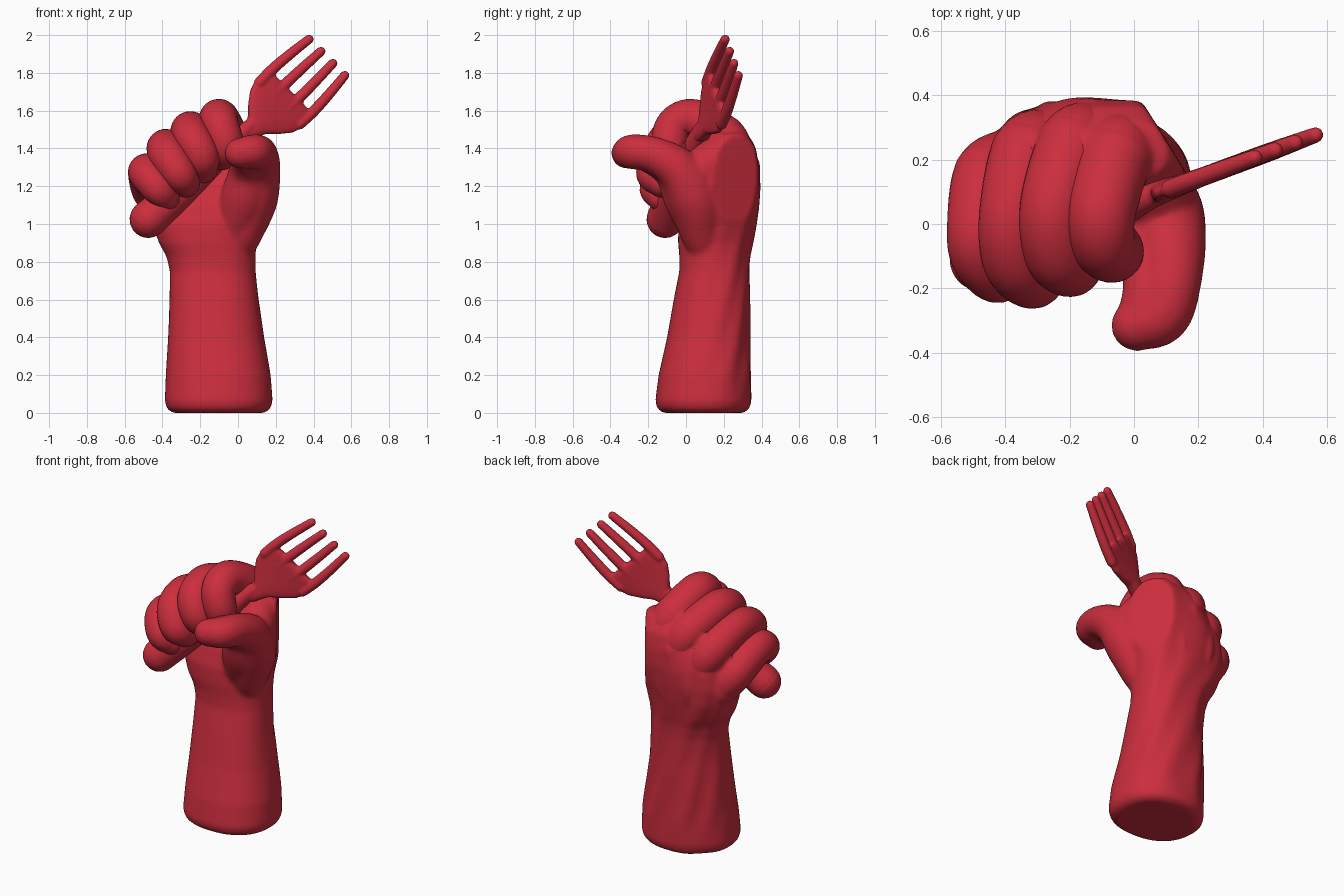
import bpy, bmesh, math
from mathutils import Vector as V

if "Cube" in bpy.data.objects:
    bpy.data.objects.remove(bpy.data.objects["Cube"])

red = bpy.data.materials.new("red")
red.diffuse_color = (0.60, 0.027, 0.047, 1)
red.use_nodes = True
red.node_tree.nodes["Principled BSDF"].inputs["Base Color"].default_value = red.diffuse_color


def loft(bm, rings):
    """Skin a list of point rings and close both ends."""
    vs = [[bm.verts.new(p) for p in r] for r in rings]
    n = len(vs[0])
    for a, b in zip(vs, vs[1:]):
        for i in range(n):
            j = (i + 1) % n
            bm.faces.new((a[i], a[j], b[j], b[i]))
    bm.faces.new(vs[0][::-1])
    bm.faces.new(vs[-1])


def spline(pts, steps=8):
    """Catmull-Rom samples of (x, y, z, radius) points."""
    p = [V(q) for q in pts]
    p = [p[0] * 2 - p[1]] + p + [p[-1] * 2 - p[-2]]
    out = []
    for i in range(1, len(p) - 2):
        a, b, c, d = p[i - 1:i + 3]
        for s in range(steps):
            t = s / steps
            out.append(0.5 * (2 * b + (c - a) * t + (2 * a - 5 * b + 4 * c - d) * t * t
                              + (3 * b - a - 3 * c + d) * t ** 3))
    return out + [p[-2]]


def tube(bm, pts, n=24):
    """Round-ended tube through (x, y, z, radius) points."""
    s = spline(pts)
    c = [(q.xyz, q.w) for q in s]
    tan = [(c[min(i + 1, len(c) - 1)][0] - c[max(i - 1, 0)][0]).normalized() for i in range(len(c))]
    angs = [math.radians(a) for a in (80, 60, 40, 20)]
    seq = [(c[0][0] - tan[0] * c[0][1] * math.sin(a), c[0][1] * math.cos(a), tan[0]) for a in angs]
    seq += [(q, r, t) for (q, r), t in zip(c, tan)]
    seq += [(c[-1][0] + tan[-1] * c[-1][1] * math.sin(a), c[-1][1] * math.cos(a), tan[-1])
            for a in reversed(angs)]
    u = tan[0].orthogonal().normalized()
    rings = []
    for q, r, t in seq:
        u = (u - t * u.dot(t)).normalized()
        w = t.cross(u)
        rings.append([q + r * (u * math.cos(k * math.tau / n) + w * math.sin(k * math.tau / n))
                      for k in range(n)])
    loft(bm, rings)


def finish(name, bm, voxel=0, smooth=0):
    bmesh.ops.recalc_face_normals(bm, faces=bm.faces)
    me = bpy.data.meshes.new(name)
    bm.to_mesh(me)
    bm.free()
    me.materials.append(red)
    me.polygons.foreach_set("use_smooth", [True] * len(me.polygons))
    ob = bpy.data.objects.new(name, me)
    bpy.context.collection.objects.link(ob)
    if voxel:
        m = ob.modifiers.new("fuse", 'REMESH')
        m.mode = 'VOXEL'
        m.voxel_size = voxel
        m.use_smooth_shade = True
        m = ob.modifiers.new("soften", 'SMOOTH')
        m.factor = 0.5
        m.iterations = smooth


# finger paths, knuckle to tip
fingers = {
    "index_finger": [(-.03, .24, 1.37, .12), (-.06, .2, 1.46, .115), (-.10, .04, 1.555, .106),
                     (-.095, -.06, 1.52, .10), (-.065, -.085, 1.42, .096), (-.085, -.04, 1.37, .085)],
    "middle_finger": [(-.14, .27, 1.3, .115), (-.19, .235, 1.4, .115), (-.25, .05, 1.49, .106),
                      (-.24, -.09, 1.45, .102), (-.195, -.13, 1.36, .096), (-.19, -.08, 1.30, .085)],
    "ring_finger": [(-.27, .25, 1.2, .115), (-.335, .215, 1.31, .112), (-.38, .03, 1.4, .102),
                    (-.37, -.11, 1.36, .102), (-.315, -.17, 1.27, .094), (-.28, -.13, 1.22, .08)],
    "little_finger": [(-.38, .2, 1.07, .10), (-.455, .15, 1.18, .106), (-.482, -.01, 1.27, .10),
                      (-.475, -.10, 1.255, .095), (-.425, -.16, 1.19, .086), (-.38, -.13, 1.14, .075)]}

# forearm and palm: z, x min, x max, y min, y max
sections = [
    (0.00, -.345, .14, -.12, .305), (0.02, -.375, .17, -.15, .335), (0.06, -.388, .184, -.163, .347),
    (0.20, -.382, .174, -.145, .346), (0.40, -.372, .137, -.10, .341), (0.60, -.362, .11, -.065, .337),
    (0.75, -.36, .094, -.035, .337), (0.83, -.38, .092, -.035, .343), (0.90, -.42, .097, -.042, .356),
    (1.00, -.455, .12, -.04, .372), (1.10, -.46, .165, -.015, .385), (1.20, -.43, .20, .02, .393),
    (1.30, -.35, .20, .07, .388), (1.40, -.25, .175, .10, .37), (1.48, -.14, .10, .13, .32)]
bm = bmesh.new()
rings, N = [], 72
for i, (a, b) in enumerate(zip(sections, sections[1:] + sections[-1:])):
    steps = 6 if i > 2 and a is not b else 1
    for s in range(steps):
        z, x0, x1, y0, y1 = [p + (q - p) * s / steps for p, q in zip(a, b)]
        ring = []
        for k in range(N):
            t = math.tau * k / N
            ct, st = math.cos(t), math.sin(t)
            # slanting sinew ripples on the back half
            f = 1 + 0.02 * max(0, min(1, st + 0.3)) * math.sin(9 * (t - 1.3 * z)) * (0.1 < z)
            # fuller front, flatter back left corner of the forearm
            f -= 0.08 * max(0, min(1, (.95 - z) / .3)) * math.exp(-((t - 2.4) / .4) ** 2)
            ex = lambda v: math.copysign(abs(v) ** 0.87, v)
            p = V(((x0 + x1) / 2 + f * (x1 - x0) / 2 * ex(ct),
                   (y0 + y1) / 2 + f * (y1 - y0) / 2 * ex(st), z))
            # bevelled corner between knuckles and thumb
            if z > .7:
                nrm = V((.85, .526, 0))
                p -= nrm * max(0, p.dot(nrm) - .222)
            ring.append(p)
        rings.append(ring)
loft(bm, rings)
# thumb, its fleshy base, and the web to the first knuckle
tube(bm, [(-.01, .11, .85, .085), (.02, .08, .95, .11), (.07, .045, 1.13, .14), (.108, -.04, 1.285, .118),
          (.115, -.17, 1.365, .097), (.085, -.28, 1.382, .093), (.01, -.315, 1.375, .082)])
tube(bm, [(-.03, .09, .93, .10), (.03, .01, 1.13, .125), (.055, -.07, 1.28, .103), (.05, -.2, 1.36, .086),
          (.03, -.28, 1.375, .08)])
tube(bm, [(.085, .02, 1.22, .12), (.055, .11, 1.31, .115), (.005, .22, 1.40, .105)])
# tendons over the back of the hand, running into the knuckles
for x, y, z in [(-.03, .31, 1.36), (-.14, .345, 1.31), (-.26, .325, 1.2), (-.37, .26, 1.08)]:
    tube(bm, [(-.12 + x * .4, .27, .80, .03), (x * .8 - .05, .34 if x > -.3 else .305, 1.06, .04),
              (x, y, z, .05)])
for pts in fingers.values():
    tube(bm, [(*p[:3], p[3] * 1.04) for p in pts[:2]])
finish("forearm_palm_thumb", bm, 0.011, 14)

for name, pts in fingers.items():
    bm = bmesh.new()
    tube(bm, pts, 32)
    finish(name, bm)


# fork head: u runs along the fork, v across it
def at(u, v):
    x = .055 + .72 * u - .70 * v
    return V((x, .068 + .37 * x, 1.52 + .70 * u + .71 * v))


bm = bmesh.new()
normal = V((-.34, .94, 0))
rings = []
for u, w, h in [(-.06, .045, .04), (0, .05, .038), (.03, .062, .036), (.08, .112, .033),
                (.14, .16, .03), (.20, .18, .029), (.26, .186, .028), (.285, .18, .02)]:
    sq = lambda v: math.copysign(abs(v) ** .6, v)
    rings.append([at(u, -.03 + .015 * max(0, -u / .06) + w * math.cos(k * math.tau / 32))
                  + normal * h * sq(math.sin(k * math.tau / 32)) for k in range(32)])
loft(bm, rings)
# tines
for k in (-1.5, -.5, .5, 1.5):
    tube(bm, [(*at(u, -.03 + k * g), r) for u, g, r in
              [(.20, .102, .030), (.30, .104, .030), (.42, .099, .028), (.548, .090, .025)]], 16)
# handle
tube(bm, [(-.475, -.11, 1.025, .1), (-.3, -.05, 1.18, .088), (-.1, .02, 1.36, .065),
          (.02, .072, 1.48, .045), (.07, .093, 1.525, .036)])
finish("fork", bm, 0.007, 5)
